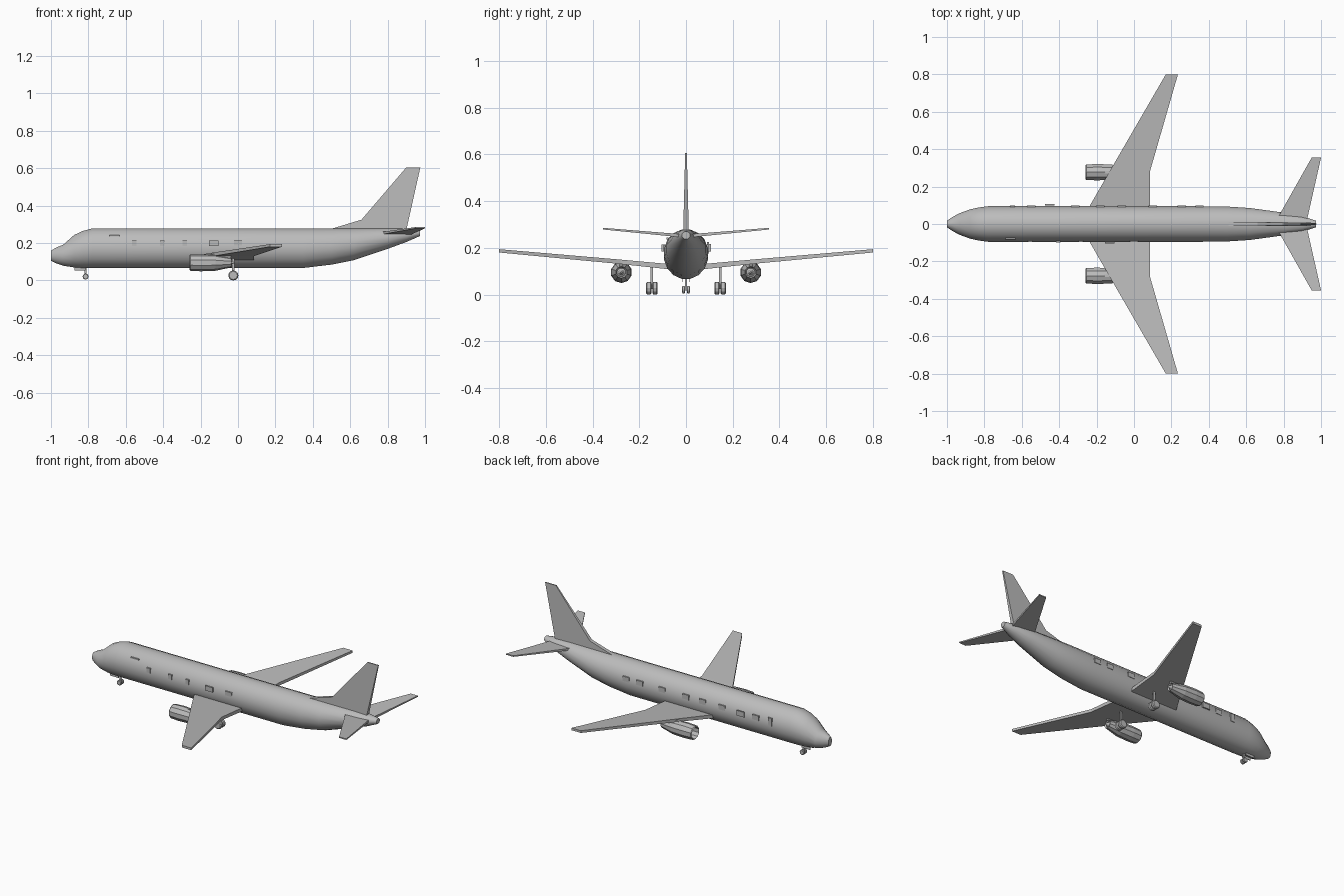
import bpy, bmesh, math
from mathutils import Vector

if "Cube" in bpy.data.objects:
    bpy.data.objects.remove(bpy.data.objects["Cube"], do_unlink=True)

grey = bpy.data.materials.new("airframe_grey")
grey.use_nodes = True
GREY = (0.5, 0.5, 0.5, 1)
grey.diffuse_color = GREY
grey.node_tree.nodes["Principled BSDF"].inputs["Base Color"].default_value = GREY


def loft(name, rings, smooth=False):
    """Skin a row of equal point rings and cap both ends."""
    bm = bmesh.new()
    rows = [[bm.verts.new(p) for p in ring] for ring in rings]
    n = len(rows[0])
    for a, b in zip(rows, rows[1:]):
        for i in range(n):
            j = (i + 1) % n
            bm.faces.new((a[i], a[j], b[j], b[i]))
    bm.faces.new(rows[0])
    bm.faces.new(rows[-1])
    bmesh.ops.recalc_face_normals(bm, faces=bm.faces)
    mesh = bpy.data.meshes.new(name)
    bm.to_mesh(mesh)
    bm.free()
    mesh.materials.append(grey)
    obj = bpy.data.objects.new(name, mesh)
    bpy.context.collection.objects.link(obj)
    if smooth:
        bpy.ops.object.select_all(action="DESELECT")
        obj.select_set(True)
        bpy.context.view_layer.objects.active = obj
        bpy.ops.object.shade_smooth_by_angle(angle=math.radians(25))
    return obj


def oval(x, y, z, ry, rz, n):
    """Ring around the x axis."""
    steps = [math.tau * (i + 0.5) / n for i in range(n)]
    return [(x, y + ry * math.cos(a), z + rz * math.sin(a)) for a in steps]


def box(name, x, y, z, sx, sy, sz):
    def ring(px):
        return [(px, y + a * sy / 2, z + b * sz / 2)
                for a, b in ((-1, -1), (1, -1), (1, 1), (-1, 1))]
    return loft(name, [ring(x - sx / 2), ring(x + sx / 2)])


def slab(name, side, sections):
    """Wing surface from (lead x, trail x, y, z, thickness) sections."""
    rings = []
    for lead, trail, y, z, t in sections:
        rings.append([(lead, y * side, z - t / 2), (trail, y * side, z - t / 2),
                      (trail, y * side, z + t / 2), (lead, y * side, z + t / 2)])
    return loft(name, rings)


def wheel(name, x, y, z, r, width):
    def ring(py, rr):
        steps = [math.tau * i / 12 for i in range(12)]
        return [(x + rr * math.sin(a), py, z - rr * math.cos(a)) for a in steps]
    h = width / 2
    return loft(name, [ring(y - h, r * 0.8), ring(y - h * 0.6, r),
                       ring(y + h * 0.6, r), ring(y + h, r * 0.8)])


# Fuselage: x, top, bottom, half width
stations = [(-1, .16, .105, .018), (-.97, .178, .09, .038), (-.935, .192, .078, .058),
            (-.876, .245, .068, .08), (-.83, .267, .065, .09), (-.78, .28, .065, .097),
            (.35, .28, .065, .097), (.5, .28, .083, .095), (.62, .28, .107, .087),
            (.8, .28, .168, .062), (.9, .278, .205, .042), (.972, .27, .237, .018)]
loft("fuselage", [oval(x, 0, (t + b) / 2, w, (t - b) / 2, 16)
                  for x, t, b, w in stations], smooth=True)

# Tail fin with its forward fillet, thinning towards the tip
fin_outline = [(.495, .275), (.66, .325), (.9, .605), (.975, .605), (.9, .27)]


def fin_side(s):
    return [(x, s * (.012 - .025 * (z - .27)), z) for x, z in fin_outline]


loft("tail_fin", [fin_side(-1), fin_side(1)])

# Engine nacelle: x, radius, from intake hub to exhaust cone
nacelle = [(-.235, .003), (-.212, .014), (-.212, .036), (-.26, .038), (-.255, .043),
           (-.2, .046), (-.12, .043), (-.035, .025), (-.045, .019), (-.04, .012),
           (-.02, .003)]

for side, tag in ((-1, "front"), (1, "back")):
    slab("wing_" + tag, side, [(-.29, .085, .0, .112, .022), (-.235, .085, .1, .122, .022),
                               (-.131, .085, .28, .14, .019), (.17, .235, .8, .187, .014)])
    slab("tailplane_" + tag, side, [(.75, .92, 0, .25, .014), (.95, 1, .355, .282, .007)])
    loft("engine_" + tag, [oval(x, .277 * side, .095, r, r, 10) for x, r in nacelle])
    loft("engine_pylon_" + tag, [
        [(x, (.277 + d) * side, z) for x, z in ((-.2, .13), (-.05, .1), (-.03, .14), (-.13, .143))]
        for d in (-.007, .007)])

    # Main landing gear
    box("main_strut_" + tag, -.025, .146 * side, .075, .012, .01, .1)
    box("main_axle_" + tag, -.025, .146 * side, .028, .01, .03, .01)
    for offset in (-.0135, .0135):
        wheel("main_wheel_" + tag, -.025, (.146 + offset) * side, .027, .027, .023)

    # Nose wheels and doors
    wheel("nose_wheel_" + tag, -.815, .0105 * side, .021, .016, .012)
    box("nose_gear_door_" + tag, -.845, .016 * side, .061, .06, .004, .016)

box("nose_strut", -.815, 0, .046, .01, .008, .056)

# Cabin windows and doors set in the flanks: x, z, width, height, outer y
front_panels = [(-.555, .2, .026, .03, .097), (-.405, .2, .026, .03, .098),
                (-.285, .2, .022, .03, .097), (-.13, .2, .052, .03, .104),
                (0, .2, .045, .026, .096), (-.66, .24, .055, .008, .083)]
back_panels = [(-.65, .2, .026, .05, .099), (-.45, .2, .052, .032, .106)]
back_panels += [(x, .2, .045, .03, .098)
                for x in (-.55, -.315, -.18, -.065, .1, .255, .35)]
for side, tag, panels in ((-1, "front", front_panels), (1, "back", back_panels)):
    for x, z, w, h, y in panels:
        box("cabin_window_" + tag, x, side * (y - .004), z, w, .008, h)
